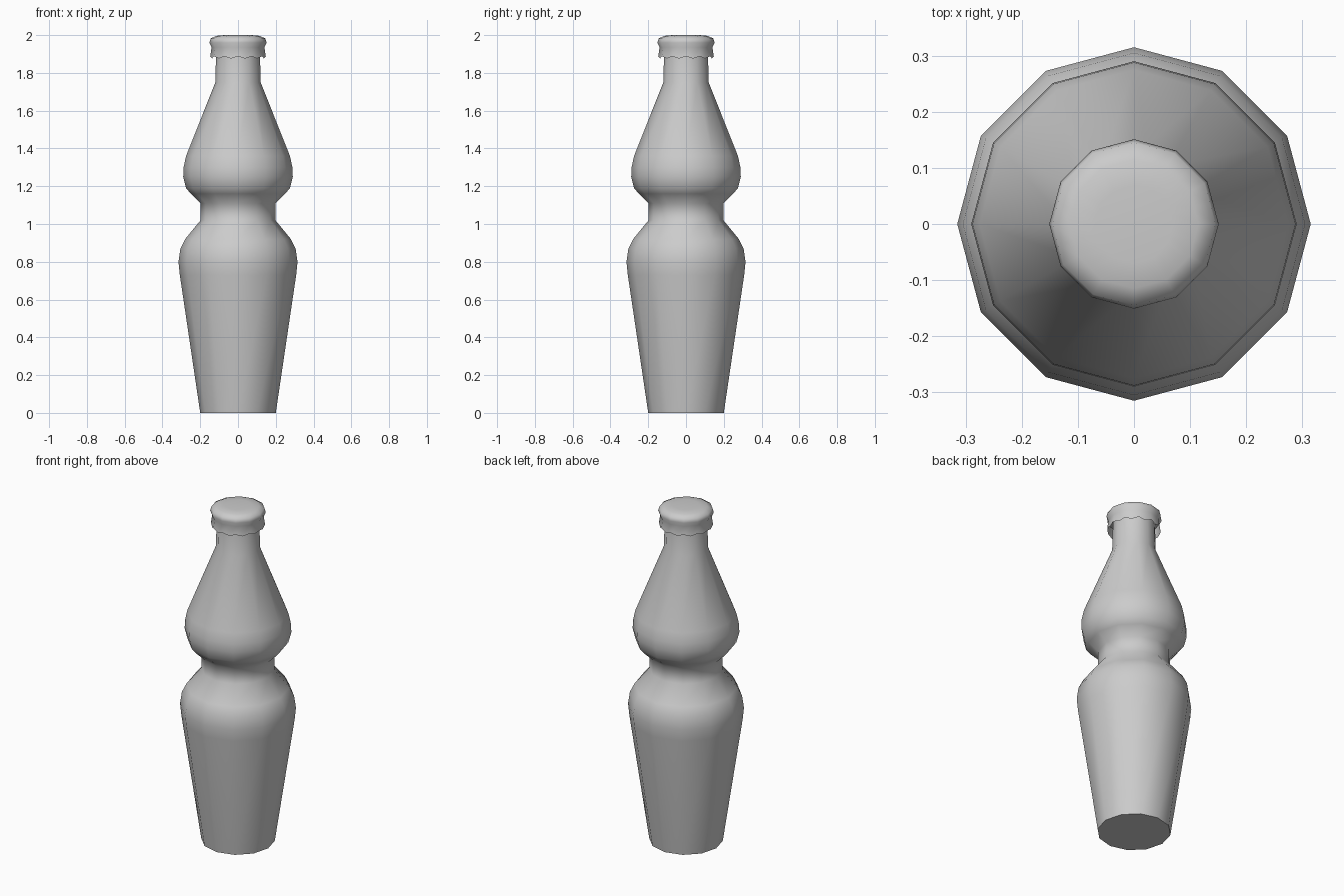
import bpy, bmesh, math

cube = bpy.data.objects.get("Cube")
if cube:
    bpy.data.objects.remove(cube, do_unlink=True)

SIDES = 12


def material(name, colour):
    mat = bpy.data.materials.new(name)
    mat.use_nodes = True
    mat.diffuse_color = colour
    mat.node_tree.nodes["Principled BSDF"].inputs["Base Color"].default_value = colour
    return mat


def lathe(name, profile, mat, close_bottom, split=1, rim_drop=0.0):
    """Turn (radius, height) pairs into a closed solid of SIDES flat sides."""
    bm = bmesh.new()
    count = SIDES * split
    rings = []
    for level, (radius, height) in enumerate(profile):
        ring = []
        for i in range(count):
            a = math.tau * i / count
            middle = i % split != 0
            # middle points lie on the flat sides, and dip at the rim
            r = radius * math.cos(math.pi / SIDES) if middle else radius
            z = height - (rim_drop if middle and level == 0 else 0)
            ring.append(bm.verts.new((r * math.cos(a), r * math.sin(a), z)))
        rings.append(ring)
    for low, high in zip(rings, rings[1:]):
        for i in range(count):
            j = (i + 1) % count
            bm.faces.new((low[i], low[j], high[j], high[i]))
    if close_bottom:
        bm.faces.new(rings[0][::-1])
    bm.faces.new(rings[-1])
    mesh = bpy.data.meshes.new(name)
    bm.to_mesh(mesh)
    bm.free()
    mesh.materials.append(mat)
    obj = bpy.data.objects.new(name, mesh)
    bpy.context.collection.objects.link(obj)
    bpy.ops.object.select_all(action="DESELECT")
    obj.select_set(True)
    bpy.context.view_layer.objects.active = obj
    bpy.ops.object.shade_smooth_by_angle(angle=math.radians(60))
    return obj


grey = material("plain grey", (0.6, 0.6, 0.6, 1))

# Body: tapered base, lower bulge, waist, upper bulge, shoulder and neck
lathe("bottle_body", [
    (0.2, 0), (0.308, 0.73), (0.315, 0.8), (0.305, 0.87), (0.28, 0.92),
    (0.198, 1.02), (0.198, 1.11), (0.25, 1.16), (0.275, 1.19),
    (0.29, 1.25), (0.288, 1.3), (0.275, 1.36), (0.12, 1.75), (0.115, 1.95),
], grey, True)

# Cap: scalloped skirt and rounded crown
lathe("bottle_cap", [
    (0.147, 1.888), (0.14, 1.935), (0.151, 1.96), (0.145, 1.982),
    (0.115, 1.996), (0.07, 2.0),
], grey, False, split=2, rim_drop=0.012)

# Underside ring that joins the skirt to the neck
lathe("cap_lining", [
    (0.112, 1.93), (0.138, 1.935), (0.112, 1.95),
], grey, True)
